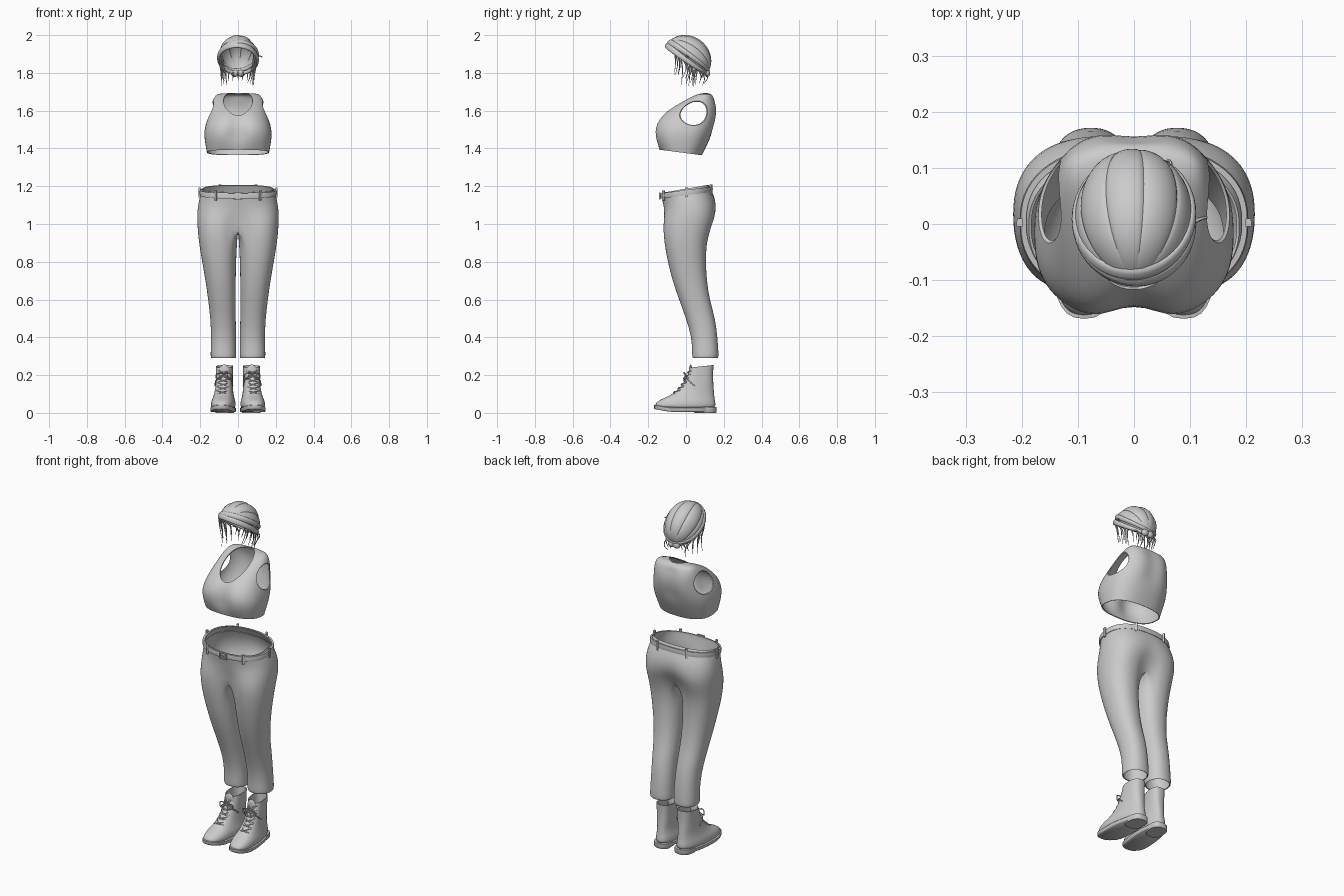
import bpy, bmesh, random
from math import sin, cos, pi, radians, exp, sqrt, atan2
from mathutils import Matrix, Vector

random.seed(4)
cube = bpy.data.objects.get("Cube")
if cube:
    bpy.data.objects.remove(cube)

grey = bpy.data.materials.new("plain grey")
grey.use_nodes = True
grey.diffuse_color = (0.6, 0.6, 0.6, 1)
for node in grey.node_tree.nodes:
    if node.type == 'BSDF_PRINCIPLED':
        node.inputs["Base Color"].default_value = (0.6, 0.6, 0.6, 1)


def link(name, data):
    obj = bpy.data.objects.new(name, data)
    bpy.context.scene.collection.objects.link(obj)
    return obj


def to_object(name, bm):
    bmesh.ops.recalc_face_normals(bm, faces=bm.faces)
    mesh = bpy.data.meshes.new(name)
    bm.to_mesh(mesh)
    bm.free()
    return link(name, mesh)


def finish(obj, angle=50):
    """Apply modifiers, shade smooth with sharp edges kept, add the colour."""
    bpy.context.view_layer.update()
    deps = bpy.context.evaluated_depsgraph_get()
    mesh = bpy.data.meshes.new_from_object(obj.evaluated_get(deps))
    name = obj.name
    bpy.data.objects.remove(obj)
    mesh.materials.clear()
    mesh.materials.append(grey)
    mesh.shade_smooth()
    mesh.set_sharp_from_angle(angle=radians(angle))
    return link(name, mesh)


def loft(name, rings, loop=True, caps=()):
    """Skin rings of points; a shorter ring joins only its own points."""
    bm = bmesh.new()
    rows = [[bm.verts.new(p) for p in r] for r in rings]
    full = len(rows[0])
    for a, b in zip(rows, rows[1:]):
        n = min(len(a), len(b))
        for i in range(n if loop and n == full else n - 1):
            j = (i + 1) % n
            bm.faces.new((a[i], a[j], b[j], b[i]))
    for c in caps:
        bm.faces.new(rows[c])
    return to_object(name, bm)


def modify(obj, mirror=False, subsurf=0, thick=0):
    if mirror:
        obj.modifiers.new("mirror", 'MIRROR').merge_threshold = 0.0005
    if subsurf:
        obj.modifiers.new("subsurf", 'SUBSURF').levels = subsurf
    if thick:
        solid = obj.modifiers.new("solidify", 'SOLIDIFY')
        solid.thickness, solid.offset = thick, -1
    return obj


def ball(name, centre, size):
    bm = bmesh.new()
    bmesh.ops.create_uvsphere(bm, u_segments=48, v_segments=24, radius=1,
                              matrix=Matrix.Translation(centre) @ Matrix.Diagonal((*size, 1)))
    return to_object(name, bm)


def box(name, centre, size, turn=0.0):
    bm = bmesh.new()
    bmesh.ops.create_cube(bm, size=1, matrix=Matrix.Translation(centre)
                          @ Matrix.Rotation(turn, 4, 'Z') @ Matrix.Diagonal((*size, 1)))
    return finish(to_object(name, bm))


def strands(name, paths, radius, taper=1.0):
    curve = bpy.data.curves.new(name, 'CURVE')
    curve.dimensions = '3D'
    curve.bevel_depth, curve.bevel_resolution, curve.resolution_u = radius, 1, 5
    curve.use_fill_caps = True
    for path in paths:
        spline = curve.splines.new('BEZIER')
        spline.bezier_points.add(len(path) - 1)
        for i, p in enumerate(path):
            pt = spline.bezier_points[i]
            pt.co = p
            pt.handle_left_type = pt.handle_right_type = 'AUTO'
            pt.radius = 1 + (taper - 1) * i / (len(path) - 1)
    return finish(link(name, curve))


def spow(v, e):
    return abs(v) ** e * (1 if v >= 0 else -1)


def outline(a, yf, yb, t, e=0.85):
    return a * spow(cos(t), e), (yf + yb) / 2 + (yb - yf) / 2 * spow(sin(t), e)


def turn_angles(n):
    return [2 * pi * i / n for i in range(n)]


# --- Crop top: body loft, then neck and arm openings
rings = []
for z, a, yf, yb, dip, tilt in [
        (1.375, .165, -.14, .085, 0, .13), (1.42, .173, -.158, .11, .01, .05),
        (1.47, .18, -.172, .135, .03, 0), (1.51, .176, -.172, .15, .03, 0),
        (1.55, .165, -.155, .162, .025, 0), (1.59, .152, -.115, .168, .01, 0),
        (1.63, .142, -.06, .166, 0, 0), (1.66, .132, -.005, .155, 0, 0),
        (1.682, .118, .04, .143, 0, 0), (1.694, .1, .085, .12, 0, 0)]:
    ring = []
    for t in turn_angles(40):
        x, y = outline(a, yf, yb, t, .8)
        crease = exp(-(x / .045) ** 2)
        y += dip * crease if sin(t) < 0 else -.012 * crease * (1.5 < z < 1.68)
        ring.append((x, y, z - tilt * y))
    rings.append(ring)
top = modify(loft("crop_top", rings, caps=(-1,)), subsurf=1, thick=.005)
cutters = [ball("neck_cutter", (0, -.03, 1.69), (.08, .145, .145))]
cutters += [ball("arm_cutter", (s * .2, .05, 1.6), (.085, .11, .085)) for s in (-1, 1)]
for c in cutters:
    c.hide_render = True
    cut = top.modifiers.new("cut", 'BOOLEAN')
    cut.operation, cut.solver, cut.object = 'DIFFERENCE', 'EXACT', c
finish(top, 45)
for c in cutters:
    bpy.data.objects.remove(c)

# --- Trousers: half loft, leg rings closed, hip rings open at the middle
outer = [radians(-130 + 260 * i / 24) for i in range(25)]
inner = [radians(130 + 100 * i / 8) for i in range(1, 8)]


def leg_point(xin, xout, yf, yb, t):
    return ((xin + xout) / 2 + (xout - xin) / 2 * spow(cos(t), .9),
            (yf + yb) / 2 + (yb - yf) / 2 * spow(sin(t), .9))


rings = []
for z, xin, xout, yf, yb in [
        (.29, .012, .141, .037, .168), (.296, .009, .145, .033, .172), (.32, .009, .145, .032, .172),
        (.4, .01, .142, .03, .167), (.5, .012, .146, 0, .155), (.6, .012, .158, -.037, .125),
        (.7, .012, .172, -.072, .11), (.8, .01, .19, -.097, .105),
        (.9, .005, .207, -.115, .108), (.975, 0, .214, -.121, .13)]:
    ring = [(*leg_point(xin, xout, yf, yb, t), z) for t in outer + inner]
    if xin == 0:
        ring = [(0 if i == 0 or i >= 24 else x, y, h) for i, (x, y, h) in enumerate(ring)]
    rings.append(ring)
for z, a, yf, yb, blend, tilt in [
        (1.02, .216, -.121, .15, .3, 0), (1.06, .216, -.121, .162, .65, 0),
        (1.1, .211, -.121, .162, .88, .05), (1.14, .203, -.126, .147, 1, .1),
        (1.183, .19, -.131, .122, 1, .17), (1.187, .188, -.13, .12, 1, .17)]:
    ring = []
    for i, t in enumerate(outer):
        leg = Vector(leg_point(0, a, yf, yb, t))
        hip = Vector(outline(a, yf, yb, t * 90 / 130))
        x, y = leg.lerp(hip, blend)
        ring.append((0 if i in (0, 24) else x, y, z + tilt * y))
    rings.append(ring)
finish(modify(loft("trousers", rings), mirror=True, subsurf=1, thick=.005), 60)


# --- Belt with loops and buckle
def belt_point(t, grow, dz):
    x, y = outline(.196 + grow, -.129 - grow, .134 + grow, t)
    return x, y, 1.166 + .13 * y + dz


profile = [(-.004, -.014), (.006, -.014), (.008, 0), (.006, .014), (-.004, .014)]
finish(loft("belt", [[belt_point(t, g, h) for t in turn_angles(64)] for g, h in profile]))
for deg in (238, 302, 66, 114, 0, 180):
    p = belt_point(radians(deg), .008, 0)
    box("belt_loop", p, (.01, .014, .054), atan2(p[1], p[0]))
bx, by, bz = belt_point(radians(270), .01, 0)
for s in (-1, 1):
    box("buckle_side", (s * .021, by, bz), (.005, .008, .036))
    box("buckle_bar", (0, by, bz + s * .016), (.042, .008, .005))
box("buckle_pin", (.004, by - .002, bz), (.034, .006, .004))


# --- Boots
def foot_ring(yf, yb, hw, z, grow=0.0):
    ring = []
    for t in turn_angles(32):
        x, y = outline(hw + grow, yf - grow, yb + grow, t, .78)
        heel = 1 - .18 * max(0, sin(t)) * (hw > .047)
        ring.append([.077 - .07 * y + x * heel, y, z])
    return ring


boot = [(.02, -.163, .155, .062), (.04, -.166, .157, .065), (.06, -.154, .155, .063),
        (.075, -.125, .152, .058), (.09, -.088, .15, .053), (.115, -.05, .148, .048),
        (.15, -.018, .145, .044), (.2, .01, .143, .044), (.243, .022, .146, .045)]
rings = [foot_ring(yf, yb, hw, z) for z, yf, yb, hw in boot]
for p in rings[-1]:
    p[2] += .1 * (p[1] - .05)
finish(modify(loft("boots", rings, caps=(0,)), mirror=True, subsurf=1, thick=.005))
rings = [foot_ring(-.165, .157, .063, z, g) for z, g in ((.006, 0), (.01, .004), (.026, .004), (.028, 0))]
for ring in rings:
    for p in ring:
        p[2] += .015 * max(0, -p[1] - .09) / .08
finish(modify(loft("boot_soles", rings, caps=(0, -1)), mirror=True))
rings = [foot_ring(.045, .158, .047, z, g) for z, g in ((0, 0), (.004, .003), (.03, .003))]
finish(modify(loft("boot_heels", rings, caps=(0, -1)), mirror=True))


def shin_y(z):
    for (z0, y0, *_), (z1, y1, *_) in zip(boot, boot[1:]):
        if z <= z1:
            return y0 + (y1 - y0) * (z - z0) / (z1 - z0)
    return boot[-1][1]


laces = []
for s in (-1, 1):
    finish(ball("boot_tongue", (s * .073, .024, .222), (.027, .009, .034)))
    for i in range(6):
        z = .1 + .021 * i
        y0, y1 = shin_y(z), shin_y(z + .018)
        cx = .077 - .07 * y0
        for d in (-1, 1):
            laces.append([(s * (cx - d * .03), y0 + .014, z), (s * cx, (y0 + y1) / 2 - .006, z + .009),
                          (s * (cx + d * .03), y1 + .014, z + .018)])
    for d in (-1, 1):
        laces.append([(s * (.075 + d * q), y, z) for q, y, z in
                      ((0, 0, .205), (.025, -.012, .212), (.042, .0, .19), (.026, -.012, .18), (0, 0, .202))])
        laces.append([(s * (.075 + d * q), y, z) for q, y, z in
                      ((0, 0, .205), (.036, .005, .18), (.047, .045, .145))])
strands("boot_laces", laces, .0032)

# --- Headscarf: tilted frame, u to the back, v to the side, w up
back_dir, up_dir = Vector((0, .81, -.585)), Vector((0, .585, .81))


def scarf(u, v, w):
    return Vector((v, .007, 1.878)) + back_dir * u + up_dir * w


rings = []
for i in range(25):
    t = .03 + (pi - .06) * i / 24
    ring = []
    for j in range(73):
        f = pi * j / 72
        r = sin(t) * (.945 + .055 * abs(sin(4.5 * f)) ** .5)
        ring.append(scarf(-.132 * cos(t), .106 * r * cos(f), .118 * r * sin(f)))
    rings.append(ring)
finish(modify(loft("headscarf_crown", rings, loop=False), thick=.004), 35)


def band(name, lift, lean, half):
    rings = []
    for k in turn_angles(12):
        ring = []
        for t in turn_angles(56):
            g = .009 * cos(k)
            rise = lift + lean * cos(t) + half * sin(k) * (.8 - .2 * sin(t))
            ring.append(scarf((.127 + g) * sin(t), (.102 + g) * cos(t), rise))
        rings.append(ring)
    finish(loft(name, rings + rings[:1]))


band("headscarf_band_lower", -.006, -.006, .017)
band("headscarf_band_upper", .012, .008, .016)
for s in (-1, 1):
    finish(ball("headscarf_knot", scarf(.132, s * .017, -.004), (.021, .016, .019)))
strands("headscarf_tail", [[(.1, 0, 1.885), (.115, .008, 1.89), (.13, .012, 1.882)]], .005, .5)

# --- Loose hair below the scarf
locks = []
for s in (-1, 1):
    for i in range(10):
        u = -.07 + .019 * i
        a = scarf(u, s * .096 * sqrt(1 - (u / .14) ** 2), -.015)
        end = random.uniform(1.725, 1.78) if i > 1 else 1.79
        sway = random.uniform(-.015, .025)
        b = Vector((a.x * .95, a.y + sway + .008, a.z * .55 + end * .45))
        locks.append([a, b, Vector((a.x * random.uniform(.7, .95), a.y + sway * .6, end))])
for i in range(5):
    a = scarf(.115, -.05 + .025 * i, -.01)
    locks.append([a, a + Vector((0, -.012, -.02)), a + Vector((random.uniform(-.01, .01), -.02, -.045))])
strands("loose_hair", locks, .0045, .2)
